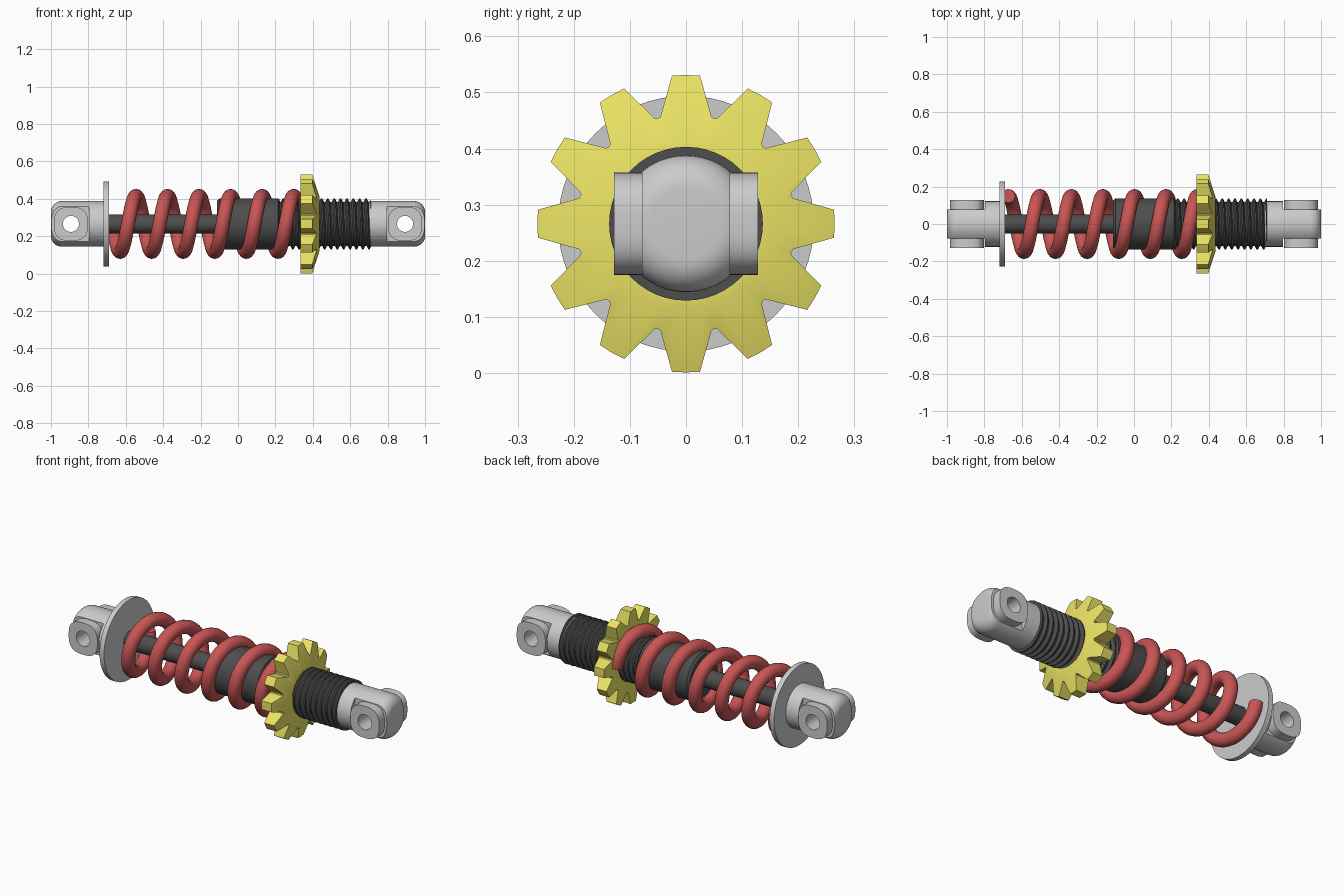
import bpy, bmesh
from math import sin, cos, pi, radians
from mathutils import Vector

if "Cube" in bpy.data.objects:
    bpy.data.objects.remove(bpy.data.objects["Cube"])

ZC = 0.266  # height of the shock's long axis


def material(name, rgb):
    m = bpy.data.materials.new(name)
    m.diffuse_color = (*rgb, 1)
    m.use_nodes = True
    m.node_tree.nodes["Principled BSDF"].inputs["Base Color"].default_value = m.diffuse_color
    return m


RED = material("red", (0.58, 0.09, 0.09))
YELLOW = material("yellow", (0.84, 0.78, 0.13))
DARK = material("dark", (0.075, 0.075, 0.075))


def smooth(ob, angle=35):
    bpy.ops.object.select_all(action='DESELECT')
    ob.select_set(True)
    bpy.context.view_layer.objects.active = ob
    bpy.ops.object.shade_smooth_by_angle(angle=radians(angle))


def loft(name, rings, mat=None, caps=True, loop=False, wrap=True):
    """Skin a list of equally sized rings of points."""
    bm = bmesh.new()
    vs = [[bm.verts.new(p) for p in ring] for ring in rings]
    n = len(vs[0])
    for j in range(len(vs) if loop else len(vs) - 1):
        a, b = vs[j], vs[(j + 1) % len(vs)]
        for i in range(n if wrap else n - 1):
            k = (i + 1) % n
            bm.faces.new((a[i], a[k], b[k], b[i]))
    if caps and not loop:
        bm.faces.new(vs[0])
        bm.faces.new(vs[-1])
    bmesh.ops.remove_doubles(bm, verts=bm.verts, dist=1e-5)
    bmesh.ops.recalc_face_normals(bm, faces=bm.faces)
    me = bpy.data.meshes.new(name)
    bm.to_mesh(me)
    bm.free()
    ob = bpy.data.objects.new(name, me)
    bpy.context.collection.objects.link(ob)
    if mat:
        me.materials.append(mat)
    smooth(ob)
    return ob


def xring(x, r, n=64):
    return [(x, r * cos(2 * pi * i / n), ZC + r * sin(2 * pi * i / n)) for i in range(n)]


def lathe(name, profile, mat=None):
    return loft(name, [xring(x, r) for x, r in profile], mat)


def cut(ob, cutter):
    mod = ob.modifiers.new("cut", 'BOOLEAN')
    mod.operation, mod.solver, mod.object = 'DIFFERENCE', 'EXACT', cutter
    bpy.context.view_layer.objects.active = ob
    bpy.ops.object.modifier_apply(modifier=mod.name)
    bpy.data.objects.remove(cutter)


# End mounts: round body, flattened sides, two pierced bosses
BX, HOLE, N = 0.893, 0.043, 48


def yring(cx, y, r, power=1.0):
    pts = []
    for i in range(N):
        c, s = cos(2 * pi * i / N), sin(2 * pi * i / N)
        k = r / (abs(c) ** (2 * power) + abs(s) ** (2 * power)) ** (1 / (2 * power))
        pts.append((cx + c * k, y, ZC + s * k))
    return pts


for side, label in ((1, "right"), (-1, "left")):
    fillet = [(0.942 + 0.058 * sin(a * pi / 16), 0.064 + 0.058 * cos(a * pi / 16)) for a in range(9)]
    body = lathe(label + "_mount", [(side * x, r) for x, r in [(0.70, 0.122)] + fillet])
    for s in (1, -1):
        bpy.ops.mesh.primitive_cube_add(size=1, location=(side * 0.947, s * 0.178, ZC))
        box = bpy.context.object
        box.scale = (0.3, 0.2, 0.5)
        cut(body, box)
    cut(body, loft("hole_cutter", [yring(side * BX, y, HOLE) for y in (-0.3, 0.3)]))
    smooth(body)
    for s in (1, -1):
        y0, y1 = s * 0.07, s * 0.128
        loft(label + ("_back_boss" if s > 0 else "_front_boss"),
             [yring(side * BX, y0, 0.091, 1.4), yring(side * BX, y1, 0.091, 1.4),
              yring(side * BX, y1, HOLE), yring(side * BX, y0, HOLE)], loop=True)

# Spring seat disc, piston rod and damper body
lathe("spring_seat", [(-0.718, 0.228), (-0.69, 0.228)])
lathe("piston_rod", [(-0.70, 0.05), (-0.10, 0.05)], DARK)
lathe("damper_body", [(-0.112, 0.125), (-0.10, 0.137), (0.215, 0.137), (0.225, 0.118), (0.712, 0.118)], DARK)

# Helical thread
PITCH, X0, X1, T = 0.034, 0.22, 0.712, 48
section = [(0, 0.116), (0.3, 0.136), (0.5, 0.137), (0.8, 0.116)]
rows = []
for turn in range(-1, int((X1 - X0) / PITCH) + 2):
    for f, r in section:
        row = []
        for i in range(T + 1):
            a = 2 * pi * i / T
            x = min(max(X0 + PITCH * (turn + f + i / T), X0), X1)
            row.append((x, r * cos(a), ZC + r * sin(a)))
        rows.append(row)
loft("damper_thread", rows, DARK, caps=False, wrap=False)

# Coil spring, six turns
R, WIRE, TURNS, STEPS = 0.15, 0.037, 6, 44
rings = []
start, end = -0.672, 0.34
for j in range(TURNS * STEPS + 1):
    t = j / (TURNS * STEPS)
    a = -2 * pi * TURNS * t
    radial = Vector((0, cos(a), sin(a)))
    tangent = Vector(((end - start) / (2 * pi * TURNS), R * sin(a), -R * cos(a))).normalized()
    side = tangent.cross(radial)
    c = Vector((start + (end - start) * t, 0, ZC)) + radial * R
    rings.append([c + WIRE * (radial * cos(k * pi / 8) + side * sin(k * pi / 8)) for k in range(16)])
loft("coil_spring", rings, RED)

# Toothed adjuster ring with conical front face
tooth = [(-15, 0.194), (-13.4, 0.196), (-12.2, 0.204), (-5.4, 0.265), (0, 0.265),
         (5.4, 0.265), (12.2, 0.204), (13.4, 0.196)]
outline = [(radians(30 * k + d), r) for k in range(12) for d, r in tooth]


def gear_ring(xf, rf):
    return [(xf(r), rf(r) * cos(a), ZC + rf(r) * sin(a)) for a, r in outline]


loft("adjuster_ring", [
    gear_ring(lambda r: 0.335, lambda r: 0.13),
    gear_ring(lambda r: 0.335, lambda r: r),
    gear_ring(lambda r: 0.435 - 0.038 * (r - 0.147) / 0.118, lambda r: r),
    gear_ring(lambda r: 0.435, lambda r: 0.147),
    gear_ring(lambda r: 0.435, lambda r: 0.13)], YELLOW, loop=True)
